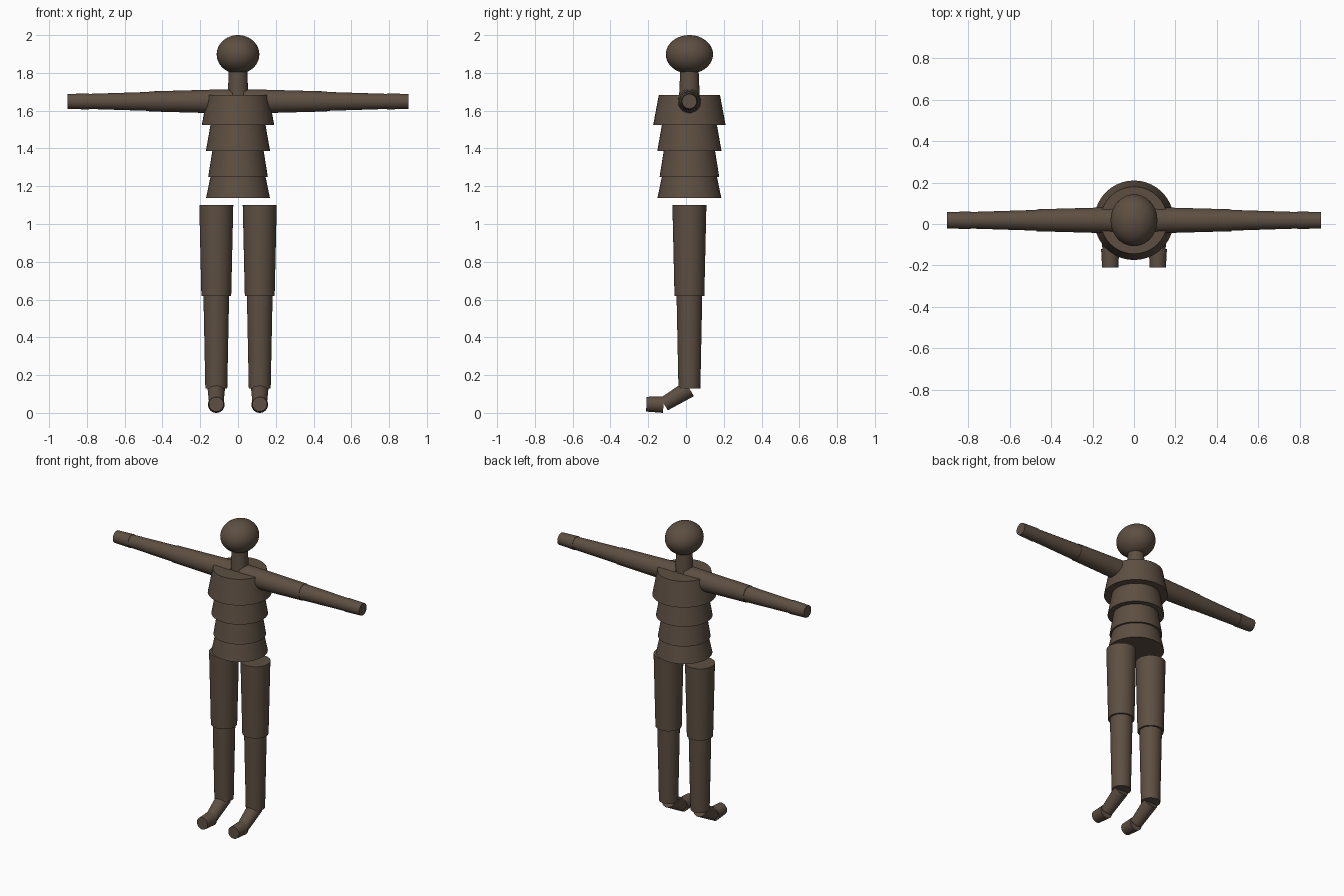
import bpy
from mathutils import Vector

if "Cube" in bpy.data.objects:
    bpy.data.objects.remove(bpy.data.objects["Cube"])

brown = bpy.data.materials.new("dark brown")
brown.use_nodes = True
colour = (0.11, 0.078, 0.055, 1)
brown.diffuse_color = colour
bsdf = brown.node_tree.nodes["Principled BSDF"]
bsdf.inputs["Base Color"].default_value = colour
bsdf.inputs["Roughness"].default_value = 0.8

YC = 0.018  # depth of the body axis


def finish(name):
    ob = bpy.context.object
    ob.name = name
    ob.data.materials.append(brown)
    bpy.ops.object.shade_smooth_by_angle()
    return ob


def limb(name, start, end, r_start, r_end):
    """Capped tapered tube between two points."""
    a, b = Vector(start), Vector(end)
    bpy.ops.mesh.primitive_cone_add(
        vertices=40, radius1=r_start, radius2=r_end, depth=(b - a).length,
        location=(a + b) / 2, rotation=(b - a).to_track_quat('Z', 'Y').to_euler())
    return finish(name)


# Head and neck
bpy.ops.mesh.primitive_uv_sphere_add(segments=40, ring_count=24, radius=1, location=(0, YC, 1.898))
head = finish("head")
head.scale = (0.113, 0.125, 0.102)
limb("neck", (0, YC, 1.62), (0, YC, 1.83), 0.057, 0.048)

# Torso: stacked flaring rings (name, bottom, top, bottom radius, top radius)
for name, z0, z1, r0, r1 in [
        ("chest", 1.523, 1.682, 0.192, 0.162),
        ("ribs", 1.386, 1.523, 0.170, 0.146),
        ("waist", 1.249, 1.386, 0.158, 0.136),
        ("pelvis", 1.138, 1.249, 0.169, 0.146)]:
    limb(name, (0, YC, z0), (0, YC, z1), r0, r1)

# Arms, legs and feet on both sides
ARM_Z = 1.649
LEG_X = 0.115
for side, s in (("left", 1), ("right", -1)):
    for part, x0, x1, r0, r1 in [
            ("upper_arm", 0.03, 0.47, 0.065, 0.053),
            ("forearm", 0.47, 0.79, 0.050, 0.040),
            ("hand", 0.79, 0.903, 0.043, 0.039)]:
        limb(f"{side}_{part}", (s * x0, YC, ARM_Z), (s * x1, YC, ARM_Z), r0, r1)

    x = s * LEG_X
    limb(f"{side}_thigh", (x, YC, 1.1), (x, YC, 0.62), 0.09, 0.079)
    limb(f"{side}_shin", (x, YC, 0.62), (x, YC, 0.13), 0.068, 0.058)
    limb(f"{side}_foot", (x, YC, 0.128), (x, -0.116, 0.046), 0.046, 0.038)
    limb(f"{side}_toes", (x, -0.12, 0.044), (x, -0.21, 0.046), 0.044, 0.039)
